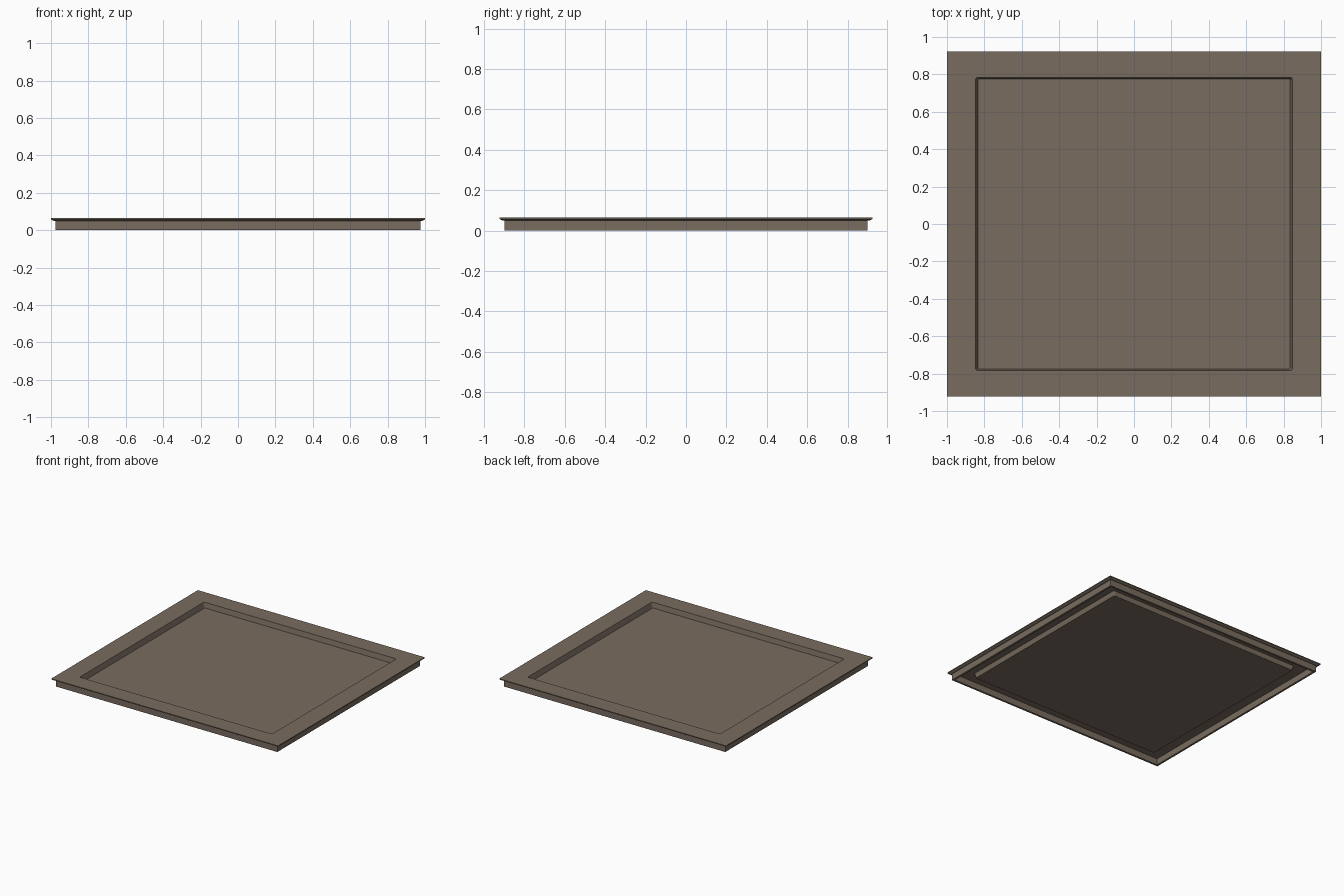
import bpy, bmesh, math

if "Cube" in bpy.data.objects:
    bpy.data.objects.remove(bpy.data.objects["Cube"])

SEG = 3  # segments per rounded corner


def loop(bm, hx, hy, z, r):
    """Rounded rectangle ring of vertices."""
    ring = []
    for k, (sx, sy) in enumerate([(1, 1), (-1, 1), (-1, -1), (1, -1)]):
        for i in range(SEG + 1):
            a = math.pi / 2 * (k + i / SEG)
            ring.append(bm.verts.new((sx * (hx - r) + r * math.cos(a),
                                      sy * (hy - r) + r * math.sin(a), z)))
    return ring


# Cross-section from basin floor, over the rim, down the skirt, to the underside
SECTION = [
    (0.835, 0.775, 0.024, 0.008),   # basin floor
    (0.847, 0.783, 0.065, 0.010),   # basin edge
    (1.000, 0.923, 0.065, 0.001),   # rim top
    (1.000, 0.923, 0.058, 0.001),   # rim edge
    (0.986, 0.909, 0.050, 0.001),   # rim chamfer
    (0.976, 0.899, 0.050, 0.001),   # under the rim
    (0.976, 0.899, 0.000, 0.001),   # skirt foot
    (0.960, 0.883, 0.000, 0.001),   # skirt inner foot
    (0.960, 0.883, 0.050, 0.001),   # underside of rim
    (0.856, 0.792, 0.050, 0.010),   # outside of basin
    (0.846, 0.784, 0.014, 0.008),   # basin bottom
]

bm = bmesh.new()
rings = [loop(bm, *s) for s in SECTION]
for a, b in zip(rings, rings[1:]):
    n = len(a)
    for i in range(n):
        j = (i + 1) % n
        bm.faces.new((a[i], a[j], b[j], b[i]))
bm.faces.new(rings[0])
bm.faces.new(rings[-1])
bmesh.ops.recalc_face_normals(bm, faces=bm.faces)

mesh = bpy.data.meshes.new("shallow_tray")
bm.to_mesh(mesh)
bm.free()
tray = bpy.data.objects.new("shallow_tray", mesh)
bpy.context.collection.objects.link(tray)

mat = bpy.data.materials.new("brown_grey")
mat.diffuse_color = (0.19, 0.15, 0.115, 1)
mat.use_nodes = True
mat.node_tree.nodes["Principled BSDF"].inputs["Base Color"].default_value = mat.diffuse_color
mesh.materials.append(mat)
